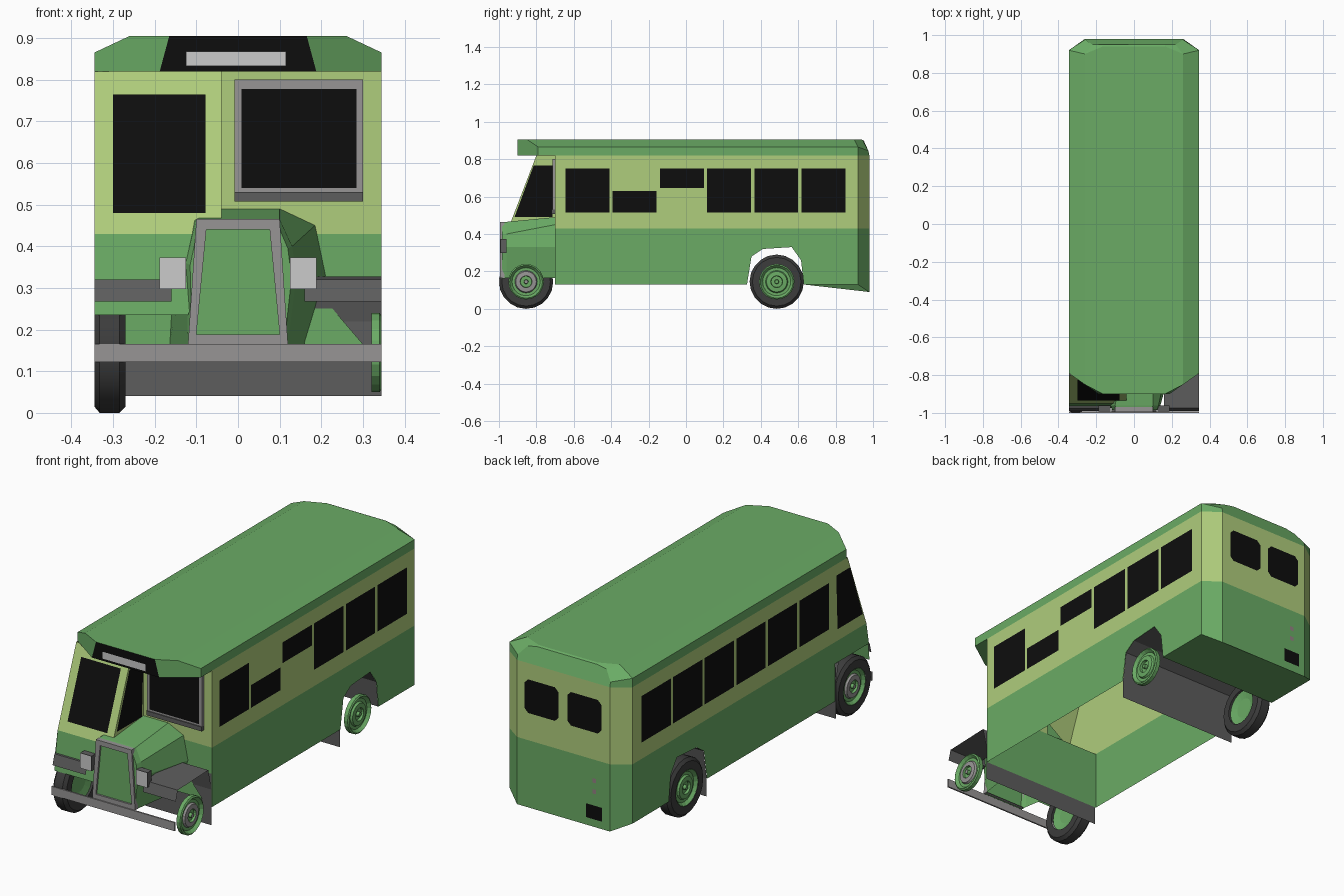
import bpy, math

if "Cube" in bpy.data.objects:
    bpy.data.objects.remove(bpy.data.objects["Cube"], do_unlink=True)


def material(name, rgb):
    m = bpy.data.materials.new(name)
    m.use_nodes = True
    m.diffuse_color = (*rgb, 1)
    bsdf = m.node_tree.nodes["Principled BSDF"]
    bsdf.inputs["Base Color"].default_value = (*rgb, 1)
    bsdf.inputs["Roughness"].default_value = 0.8
    return m


GREEN = material("body green", (.145, .41, .13))
LIME = material("pale lime", (.43, .61, .2))
BLACK = material("window black", (.004, .004, .004))
DARK = material("dark grey", (.11, .11, .11))
RUBBER = material("tyre rubber", (.045, .045, .045))
GREY = material("trim grey", (.31, .3, .3))
WHITE = material("lamp white", (.6, .6, .6))
LAMP = material("tail lamp", (.3, .22, .23))


def mesh(name, verts, faces, *mats):
    me = bpy.data.meshes.new(name)
    me.from_pydata(verts, [], faces)
    for m in mats:
        me.materials.append(m)
    ob = bpy.data.objects.new(name, me)
    bpy.context.collection.objects.link(ob)
    return ob


def sheet(name, pts, mat):
    return mesh(name, pts, [tuple(range(len(pts)))], mat)


def side_sheet(name, x, yz, mat):
    return sheet(name, [(x, y, z) for y, z in (yz if x > 0 else yz[::-1])], mat)


def front_sheet(name, y, xz, mat):
    return sheet(name, [(x, y, z) for x, z in xz], mat)


def rect(a0, a1, b0, b1):
    return [(a0, b0), (a1, b0), (a1, b1), (a0, b1)]


def chamfered(a0, a1, b0, b1, c):
    return [(a0 + c, b0), (a1 - c, b0), (a1, b0 + c), (a1, b1 - c),
            (a1 - c, b1), (a0 + c, b1), (a0, b1 - c), (a0, b0 + c)]


def loft(name, rings, mat, closed=False, cap=False):
    n = len(rings[0])
    verts = [p for r in rings for p in r]
    faces = []
    for k in range(len(rings) - 1):
        for i in range(n if closed else n - 1):
            j = (i + 1) % n
            faces.append((k * n + i, k * n + j, k * n + n + j, k * n + n + i))
    if cap:
        faces.append(tuple(range(len(verts) - n, len(verts))))
    return mesh(name, verts, faces, mat)


def box(name, x, y, z, mat):
    rings = [[(px, py, pz) for px, pz in rect(*x, *z)] for py in y]
    ob = loft(name, rings, mat, closed=True, cap=True)
    front_sheet(name + "_face", y[0], rect(*x, *z), mat)
    return ob


def lathe(name, profile, y, z, mats, rule=None, n=20):
    verts, faces = [], []
    for r, x in profile:
        for i in range(n):
            a = 2 * math.pi * i / n
            verts.append((x, y + r * math.cos(a), z + r * math.sin(a)))
    for k in range(len(profile) - 1):
        for i in range(n):
            j = (i + 1) % n
            faces.append((k * n + i, k * n + j, k * n + n + j, k * n + n + i))
    ob = mesh(name, verts, faces, *mats)
    if rule:
        for p in ob.data.polygons:
            p.material_index = rule(p.index // n)
    return ob


W, BELT, EAVE, BASE, NOSE = .345, .43, .82, .13, -.7
ARCH = [(.326, BASE), (.35, .28), (.41, .32), (.565, .33), (.615, .26), (.63, BASE)]

# Body sides with rear wheel arches and windows
for s, side in ((1, "left"), (-1, "right")):
    x = s * W
    lower = [(NOSE, BASE)] + ARCH + [(.92, BASE), (.92, BELT), (NOSE, BELT)]
    side_sheet(side + "_lower_panel", x, lower, GREEN)
    side_sheet(side + "_upper_panel", x, rect(NOSE, .92, BELT, EAVE), LIME)
    for i in range(6):
        y0 = -.645 + i * .2525
        z0, z1 = .515, .75
        if s > 0 and i == 1:
            z1 = .63
        if s > 0 and i == 2:
            z0 = .645
        side_sheet(side + "_window", x + s * .003, rect(y0, y0 + .235, z0, z1), BLACK)
    # Rear corner
    for name, z0, z1, m in (("lower", BASE, BELT, GREEN), ("upper", BELT, EAVE, LIME)):
        drop = .04 if z0 == BASE else 0
        sheet(f"{side}_{name}_corner", [(x, .92, z0), (s * .26, .98, z0 - drop),
              (s * .26, .98, z1), (x, .92, z1)], m)

# Tail panels, windows and lamps
front_sheet("tail_lower", .98, rect(.26, -.26, .09, BELT), GREEN)
front_sheet("tail_upper", .98, rect(.26, -.26, BELT, EAVE), LIME)
for x0 in (-.215, .025):
    front_sheet("tail_window", .984, chamfered(x0, x0 + .19, .57, .74, .02), BLACK)
front_sheet("number_plate", .984, rect(-.22, -.13, .13, .2), BLACK)
for z in (.26, .315):
    front_sheet("tail_lamp", .984, rect(-.185, -.165, z, z + .022), LAMP)
sheet("rear_floor", [(-W, .63, BASE), (W, .63, BASE), (W, .92, BASE),
      (.26, .98, .09), (-.26, .98, .09), (-W, .92, BASE)], GREEN)

# Bulkhead beside the cab, with framed windscreen
front_sheet("bulkhead_lower", NOSE, rect(-W, W, BASE, BELT), GREEN)
front_sheet("bulkhead_upper", NOSE, rect(-.04, W, BELT, EAVE), LIME)
box("windscreen_frame", (-.008, .3), (-.715, NOSE), (.53, .8), GREY)
box("windscreen_sill", (-.008, .3), (-.72, NOSE), (.508, .53), DARK)
front_sheet("windscreen", -.718, rect(.008, .285, .54, .778), BLACK)


# Roof with overhanging front canopy
def section(ys, xs=(W, W, .26, .165), zs=(EAVE, .865, .905, .905)):
    half = list(zip(xs, ys, zs))
    return half + [(-x, y, z) for x, y, z in half[::-1]]


loft("roof", [section((-.79, -.79, -.85, -.9)),
              section((.92, .92, .9, .94)),
              section((.98, .975, .95, .95), (.26, .26, .22, .165), (EAVE, .845, .89, .9))],
     GREEN, cap=True)
for s in (1, -1):
    sheet("canopy_wing", [(s * W, -.79, EAVE), (s * W, -.79, .865), (s * .26, -.85, .905),
          (s * .165, -.9, .905), (s * .188, -.9, EAVE)], GREEN)
sheet("canopy_underside", [(W, NOSE, EAVE), (W, -.79, EAVE), (.188, -.9, EAVE),
      (-.188, -.9, EAVE), (-W, -.79, EAVE), (-W, NOSE, EAVE)], GREEN)
front_sheet("destination_board", -.9, [(-.188, EAVE), (.188, EAVE), (.165, .905), (-.165, .905)], BLACK)
front_sheet("destination_blind", -.904, rect(-.125, .115, .833, .868), WHITE)

# Half cab
for x in (-W, -.04):
    side_sheet("cab_side_lower", x, [(NOSE, .32), (-.97, .32), (-.95, BELT), (NOSE, BELT)], GREEN)
    side_sheet("cab_side_upper", x, [(NOSE, BELT), (-.95, BELT), (-.8, EAVE), (NOSE, EAVE)], LIME)
    off = -.003 if x == -W else .003
    side_sheet("cab_side_window", x + off, [(-.715, .49), (-.917, .49), (-.815, .765), (-.705, .765)], BLACK)


def cab_front(x0, x1, z0, z1, off=0):
    slope = lambda z: -.95 + (z - BELT) * .15 / (EAVE - BELT) - off
    return [(x0, slope(z0), z0), (x1, slope(z0), z0), (x1, slope(z1), z1), (x0, slope(z1), z1)]


sheet("cab_front_upper", cab_front(-W, -.04, BELT, EAVE), LIME)
sheet("cab_windscreen", cab_front(-.3, -.078, .48, .765, .004), BLACK)
sheet("cab_front_lower", [(-W, -.975, .235), (-.12, -.975, .235), (-.04, -.95, BELT), (-W, -.95, BELT)], GREEN)

# Bonnet and radiator
nose = [(-.12, .165), (-.125, .36), (-.1, .465), (.1, .465), (.13, .4), (.14, .33), (.12, .165)]
root = [(-.165, .165), (-.15, .42), (-.05, .49), (.1, .49), (.185, .45), (.21, .33), (.16, .165)]
loft("bonnet", [[(x, NOSE, z) for x, z in root],
                [(x, -.96, z) for x, z in nose],
                [(x * .92, -.985, z - .005) for x, z in nose]], GREEN, cap=True)
outer = [(-.12, .165), (.12, .165), (.1, .465), (-.1, .465)]
inner = [(-.1, .188), (.1, .188), (.076, .44), (-.076, .44)]
loft("radiator_frame", [[(x, y, z) for x, z in p] for p, y in
     ((outer, -.97), (outer, -.994), (inner, -.994), (inner, -.985))], GREY, closed=True)

# Headlamps, bumper, wings and mud flaps
for s in (1, -1):
    xs = tuple(sorted((s * .125, s * .188)))
    box("headlamp", xs, (-.992, -.96), (.298, .373), DARK)
    front_sheet("headlamp_lens", -.996, rect(*xs, .298, .373), WHITE)
    wing = [(-.99, .268), (-.975, .32), (-.73, .328), (-.705, .22)]
    loft("front_wing", [[(x, y, z) for y, z in wing] for x in (s * .16, s * W)], DARK)
box("bumper", (-W, W), (-1, -.992), (.122, .165), GREY)
front_sheet("front_flap", -.705, rect(-W, W, .04, .3), DARK)
front_sheet("footwell_panel", -.712, rect(-.27, -.15, .165, .3), GREEN)
front_sheet("bonnet_gusset", -.712, [(.16, .165), (.3, .165), (.21, .27), (.16, .3)], GREEN)
lining = [(.326, .04)] + ARCH
loft("rear_arch_lining", [[(x, y, z) for y, z in lining] for x in (-W + .001, W - .001)], DARK)

# Wheels: tyres on the right side only, dished hubs on both
tyre = [(.09, -.27), (.13, -.27), (.145, -.285), (.145, -.332), (.13, -.345), (.09, -.345)]
hub = [(.095, .32), (.095, .34), (.088, .345), (.075, .33), (.06, .33),
       (.055, .34), (.032, .342), (.03, .33), (.012, .33), (.01, .345), (0, .345)]
for end, y in (("front", -.855), ("rear", .485)):
    ob = lathe(end + "_tyre", tyre, y, .145, [RUBBER])
    ob.select_set(True)
    bpy.context.view_layer.objects.active = ob
    bpy.ops.object.shade_smooth_by_angle(angle=math.radians(30))
    ob.select_set(False)
    for s in (1, -1):
        grey = (lambda k: 1 if k in (4, 5, 9) else 0) if end == "front" else None
        lathe(end + "_hub", [(r, s * x) for r, x in hub], y, .145, [GREEN, GREY], grey)
    lathe(end + "_wheel_back", [(.09, -.28), (.05, -.29), (0, -.29)], y, .145, [GREEN])
